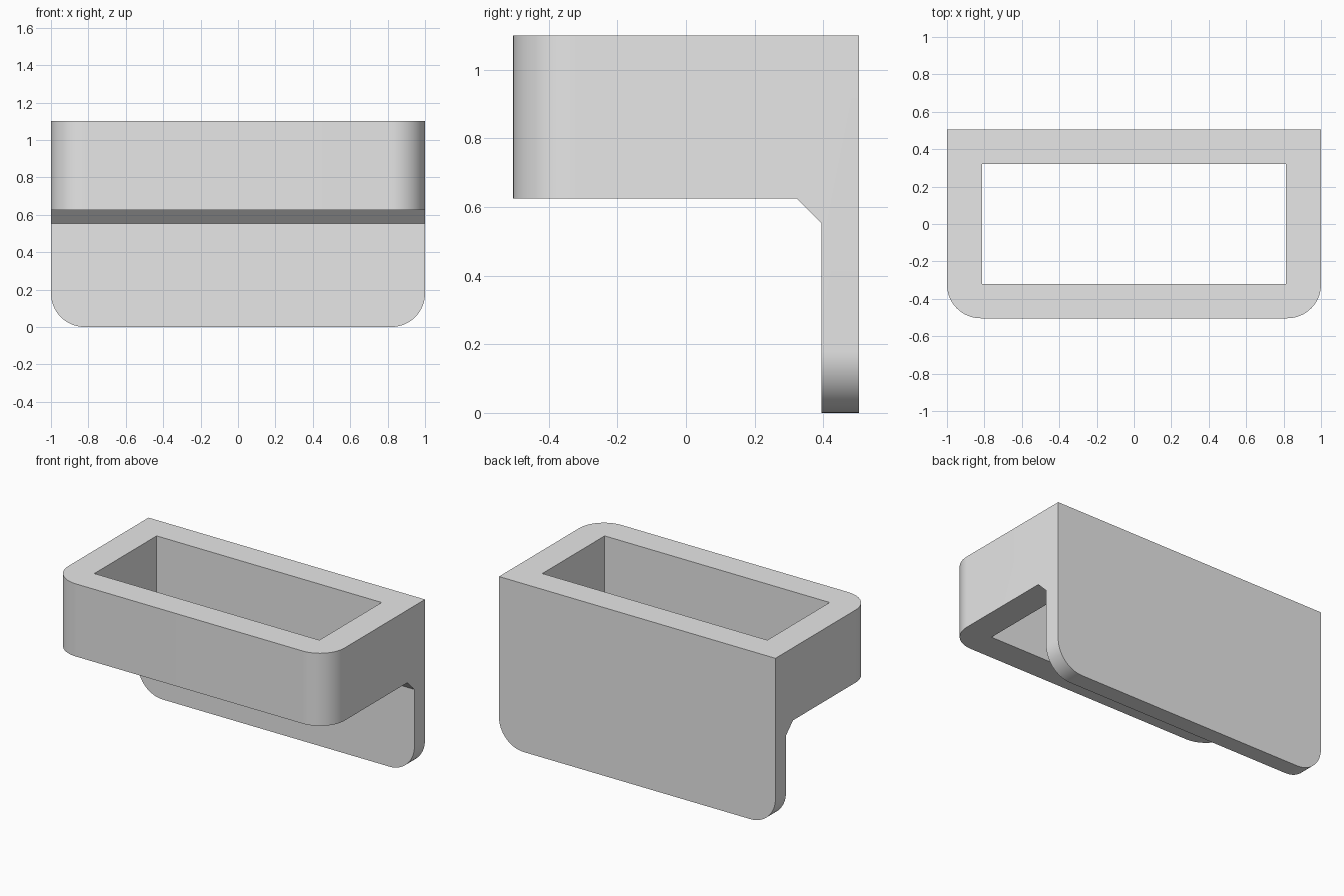
import bpy
import bmesh
from math import radians

cube = bpy.data.objects.get("Cube")
if cube:
    bpy.data.objects.remove(cube, do_unlink=True)

HALF_W, FRONT, BACK = 1.0, -0.504, 0.504
TOP, LEDGE = 1.1, 0.625
RADIUS = 0.18

grey = bpy.data.materials.new("light_grey")
grey.use_nodes = True
grey.diffuse_color = (0.8, 0.8, 0.8, 1)
grey.node_tree.nodes["Principled BSDF"].inputs["Base Color"].default_value = (0.8, 0.8, 0.8, 1)


def extrude_profile(name, profile, half_width, round_edge=None):
    """Extrude a (y, z) outline along x, then round the chosen edges."""
    bm = bmesh.new()
    face = bm.faces.new([bm.verts.new((-half_width, y, z)) for y, z in profile])
    moved = bmesh.ops.extrude_face_region(bm, geom=[face])["geom"]
    verts = [v for v in moved if isinstance(v, bmesh.types.BMVert)]
    bmesh.ops.translate(bm, verts=verts, vec=(2 * half_width, 0, 0))
    bmesh.ops.recalc_face_normals(bm, faces=bm.faces[:])
    if round_edge:
        edges = [e for e in bm.edges if round_edge(*[v.co for v in e.verts])]
        bmesh.ops.bevel(bm, geom=edges, offset=RADIUS, segments=16,
                        profile=0.5, affect='EDGES')
    mesh = bpy.data.meshes.new(name)
    bm.to_mesh(mesh)
    bm.free()
    mesh.materials.append(grey)
    obj = bpy.data.objects.new(name, mesh)
    bpy.context.collection.objects.link(obj)
    return obj


def is_rounded(a, b):
    """Upright front corners and lower corners of the back plate."""
    if abs(a.x - b.x) > 0.01:
        return False
    front = max(a.y, b.y) < FRONT + 0.01
    bottom = max(a.z, b.z) < 0.01
    return front or bottom


# Holder body: tray, chamfered bracket and hanging back plate in one outline
body = extrude_profile("holder_body", [
    (FRONT, TOP), (FRONT, LEDGE), (0.323, LEDGE), (0.395, 0.553),
    (0.395, 0), (BACK, 0), (BACK, TOP)], HALF_W, is_rounded)

# Rectangular opening through the tray
cutter = extrude_profile("opening_cutter", [
    (-0.322, TOP + 0.2), (-0.322, 0.4), (0.322, 0.4), (0.322, TOP + 0.2)], 0.814)
cutter.hide_render = True

cut = body.modifiers.new("opening", 'BOOLEAN')
cut.operation = 'DIFFERENCE'
cut.solver = 'EXACT'
cut.object = cutter

bpy.ops.object.select_all(action='DESELECT')
body.select_set(True)
bpy.context.view_layer.objects.active = body
bpy.ops.object.modifier_apply(modifier=cut.name)
bpy.data.objects.remove(cutter, do_unlink=True)
bpy.ops.object.shade_smooth_by_angle(angle=radians(30))
